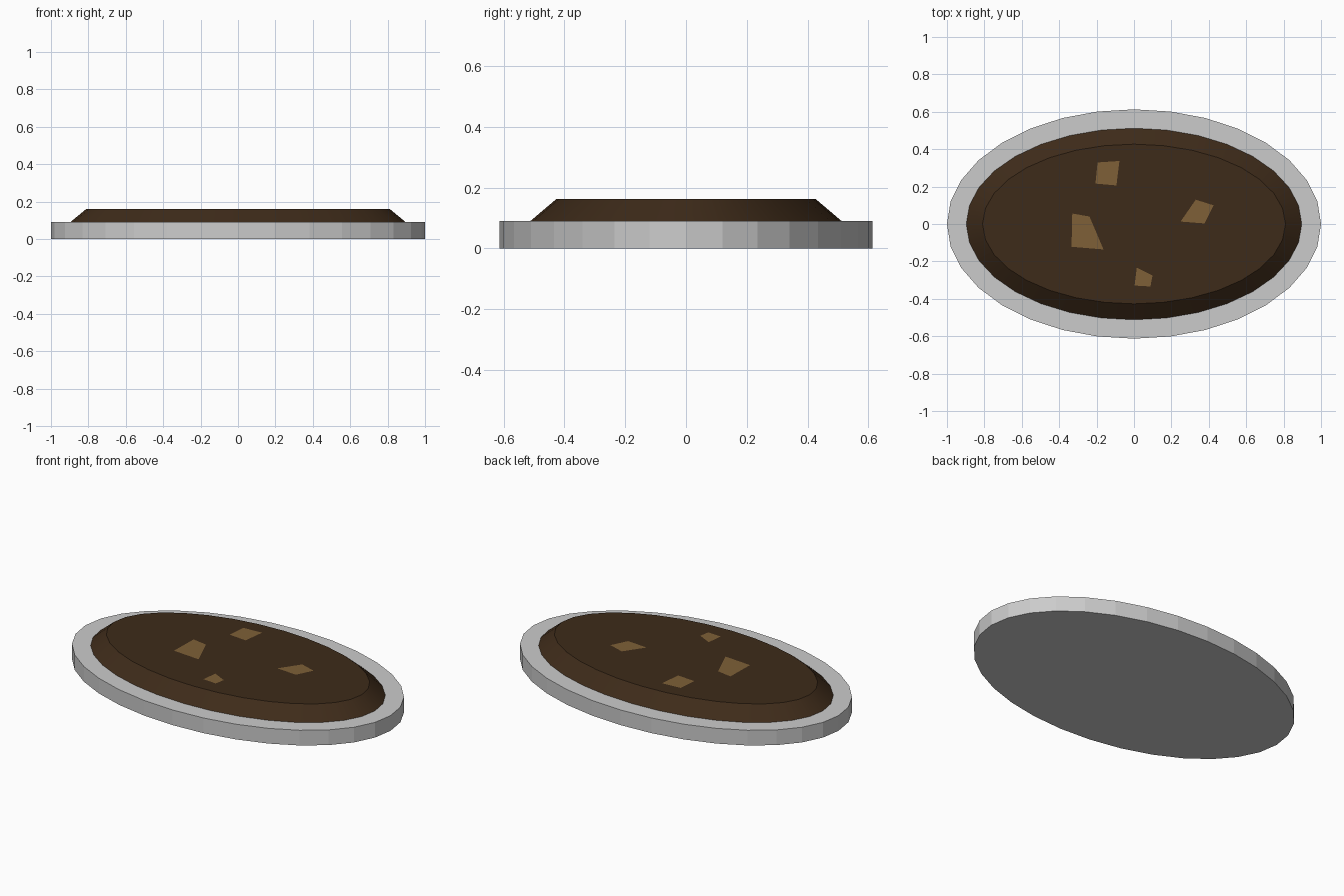
import bpy, bmesh, math

if "Cube" in bpy.data.objects:
    bpy.data.objects.remove(bpy.data.objects["Cube"])

SIDES = 32


def material(name, color):
    mat = bpy.data.materials.new(name)
    mat.diffuse_color = (*color, 1)
    mat.use_nodes = True
    mat.node_tree.nodes["Principled BSDF"].inputs["Base Color"].default_value = mat.diffuse_color
    return mat


def make_object(name, bm, mat=None):
    mesh = bpy.data.meshes.new(name)
    bm.to_mesh(mesh)
    bm.free()
    obj = bpy.data.objects.new(name, mesh)
    bpy.context.collection.objects.link(obj)
    if mat:
        mesh.materials.append(mat)
    return obj


def oval_slab(name, bottom, top, mat=None):
    """Closed slab between two ovals given as (x radius, y radius, z)."""
    bm = bmesh.new()
    rings = []
    for rx, ry, z in (bottom, top):
        angles = [2 * math.pi * i / SIDES for i in range(SIDES)]
        rings.append([bm.verts.new((rx * math.cos(a), ry * math.sin(a), z)) for a in angles])
    low, high = rings
    for i in range(SIDES):
        j = (i + 1) % SIDES
        bm.faces.new((low[i], low[j], high[j], high[i]))
    bm.faces.new(high)
    bm.faces.new(low[::-1])
    return make_object(name, bm, mat)


soil = material("soil", (0.048, 0.024, 0.010))
pale_soil = material("pale_soil", (0.21, 0.117, 0.038))

# Faceted oval stone base
oval_slab("stone_base", (1, 0.613, 0), (1, 0.613, 0.09))

# Sloped soil mound with a smooth side and a crisp flat top
mound = oval_slab("soil_mound", (0.897, 0.512, 0.09), (0.81, 0.427, 0.162), soil)
bpy.context.view_layer.objects.active = mound
mound.select_set(True)
bpy.ops.object.shade_smooth_by_angle(angle=math.radians(30))

# Flat pale patches lying on the soil, corners clockwise from above
patches = [
    [(-0.195, 0.329), (-0.078, 0.337), (-0.094, 0.206), (-0.206, 0.216)],
    [(0.33, 0.13), (0.425, 0.10), (0.377, 0.003), (0.249, 0.013)],
    [(-0.33, 0.056), (-0.238, 0.04), (-0.163, -0.136), (-0.334, -0.122)],
    [(0.015, -0.233), (0.099, -0.275), (0.088, -0.334), (0.003, -0.329)],
]
for n, corners in enumerate(patches, 1):
    bm = bmesh.new()
    bm.faces.new([bm.verts.new((x, y, 0.164)) for x, y in reversed(corners)])
    make_object(f"soil_patch_{n}", bm, pale_soil)
